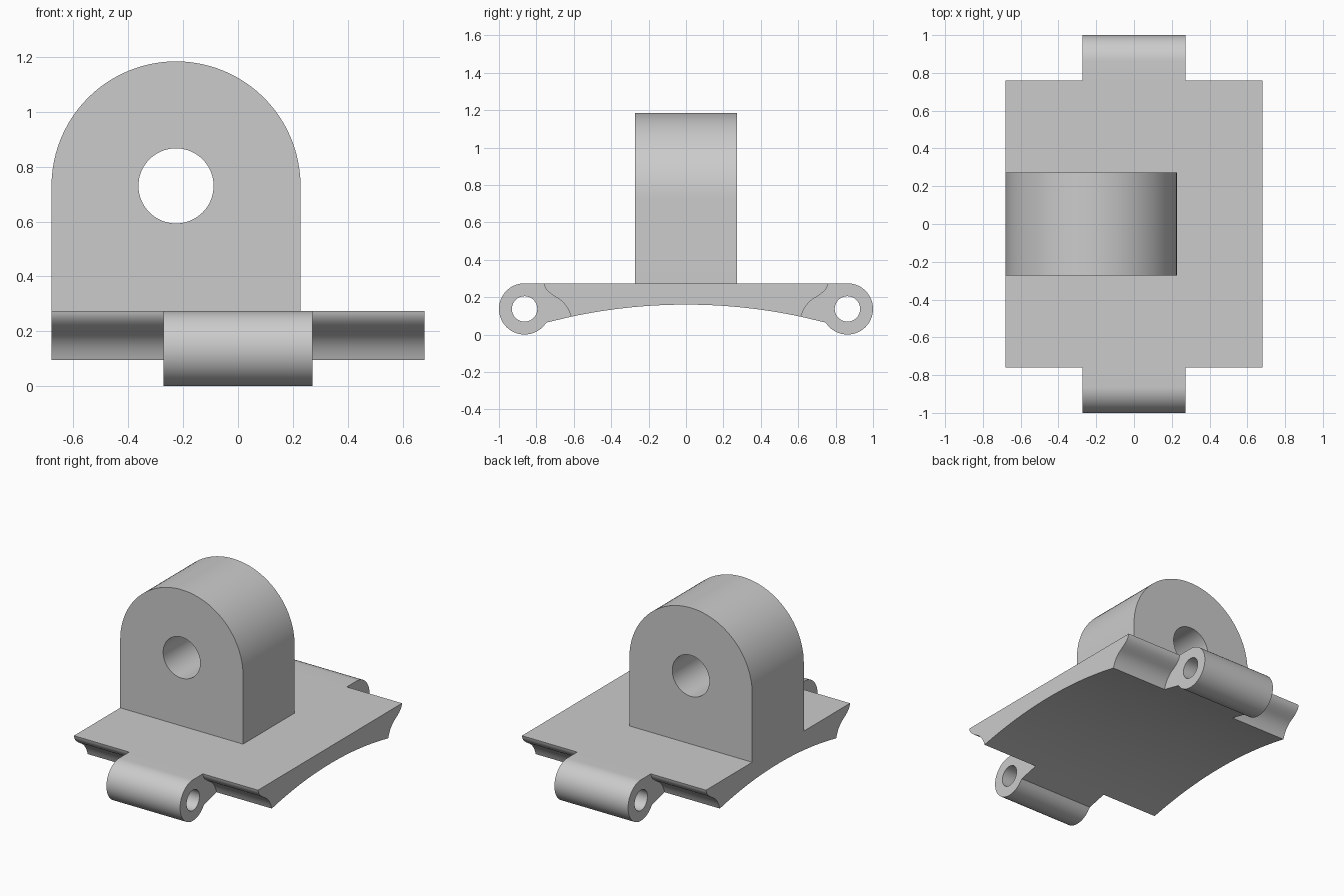
import bpy, bmesh
from math import sin, cos, pi, sqrt, atan2
from mathutils import Vector
from mathutils.geometry import interpolate_bezier

cube = bpy.data.objects.get("Cube")
if cube:
    bpy.data.objects.remove(cube, do_unlink=True)

grey = bpy.data.materials.new("plain grey")
grey.use_nodes = True
colour = (0.6, 0.6, 0.6, 1)
grey.diffuse_color = colour
grey.node_tree.nodes["Principled BSDF"].inputs["Base Color"].default_value = colour

# Main dimensions
HALF_X = 0.68       # plate half width
TAB_X = 0.272       # hinge barrel half width
TOP = 0.274         # plate top
BARREL_R = TOP / 2
BARREL_Y = 1 - BARREL_R
CROWN, BOW = 0.16, 2.95   # height and radius of the bowed underside
WING_END = 0.614
LUG_X, LUG_Z, LUG_R = -0.226, 0.73, 0.454


def circle(cu, cv, r, start=0, sweep=2 * pi, n=64):
    return [(cu + r * cos(start + sweep * i / n), cv + r * sin(start + sweep * i / n))
            for i in range(n + 1)]


def under(y):
    return CROWN - BOW + sqrt(BOW * BOW - y * y)


def prism(name, pts, axis, lo, hi):
    """Extrude a closed (u, z) outline along x or y."""
    bm = bmesh.new()
    place = (lambda u, v: (lo, u, v)) if axis == "x" else (lambda u, v: (u, lo, v))
    face = bm.faces.new([bm.verts.new(place(u, v)) for u, v in pts])
    out = bmesh.ops.extrude_face_region(bm, geom=[face])
    step = Vector((hi - lo, 0, 0) if axis == "x" else (0, hi - lo, 0))
    bmesh.ops.translate(bm, verts=[g for g in out["geom"] if isinstance(g, bmesh.types.BMVert)],
                        vec=step)
    bmesh.ops.recalc_face_normals(bm, faces=bm.faces)
    mesh = bpy.data.meshes.new(name)
    bm.to_mesh(mesh)
    bm.free()
    mesh.materials.append(grey)
    obj = bpy.data.objects.new(name, mesh)
    bpy.context.collection.objects.link(obj)
    return obj


def combine(target, other, operation):
    """Apply a boolean and discard the second body."""
    mod = target.modifiers.new(operation, "BOOLEAN")
    mod.operation, mod.solver, mod.object = operation, "EXACT", other
    bpy.context.view_layer.objects.active = target
    bpy.ops.object.modifier_apply(modifier=mod.name)
    bpy.data.objects.remove(other, do_unlink=True)


def mirrored(half):
    """Close a half outline (running from +y top to +y bottom) across y = 0."""
    return half + [(-y, z) for y, z in reversed(half)]


bow = [(WING_END * (1 - i / 16), under(WING_END * (1 - i / 16))) for i in range(16)]

# Wide plate with S-shaped hollow edges
upper = [(0.76, TOP), (0.755, 0.235), (0.72, 0.216), (0.69, 0.197)]
lower = [(0.69, 0.197), (0.65, 0.174), (0.628, 0.14), (WING_END, under(WING_END))]
edge = []
for part in (upper, lower):
    knots = [Vector((*p, 0)) for p in part]
    edge += [(p.x, p.y) for p in interpolate_bezier(*knots, 12)][:-1]
plate = prism("bracket", mirrored(edge + bow), "x", -HALF_X, HALF_X)

# Central strip ending in hinge barrels
join_y = 0.745
end = atan2(under(join_y) - BARREL_R, join_y - BARREL_Y)
barrel = circle(BARREL_Y, BARREL_R, BARREL_R, pi / 2, end - pi / 2, 40)[:-1]
strip = prism("hinge_strip", mirrored(barrel + [(join_y, under(join_y))] + bow),
              "x", -TAB_X, TAB_X)
combine(plate, strip, "UNION")

# Upright lug with a rounded top, flush with the plate side
lug = prism("lug", [(LUG_X - LUG_R, 0.22), (LUG_X + LUG_R, 0.22)]
            + circle(LUG_X, LUG_Z, LUG_R, 0, pi, 48), "y", -TAB_X, TAB_X)
combine(plate, lug, "UNION")

# Bored holes
bore = prism("lug_bore", circle(LUG_X, LUG_Z, 0.137)[:-1], "y", -0.5, 0.5)
combine(plate, bore, "DIFFERENCE")
for side in (-1, 1):
    pin = prism("pin_bore", circle(side * BARREL_Y, BARREL_R, 0.068, n=40)[:-1], "x", -0.5, 0.5)
    combine(plate, pin, "DIFFERENCE")

# Smooth curved walls, crisp edges
bpy.ops.object.select_all(action="DESELECT")
plate.select_set(True)
bpy.context.view_layer.objects.active = plate
bpy.ops.object.shade_smooth_by_angle(angle=pi / 7)
